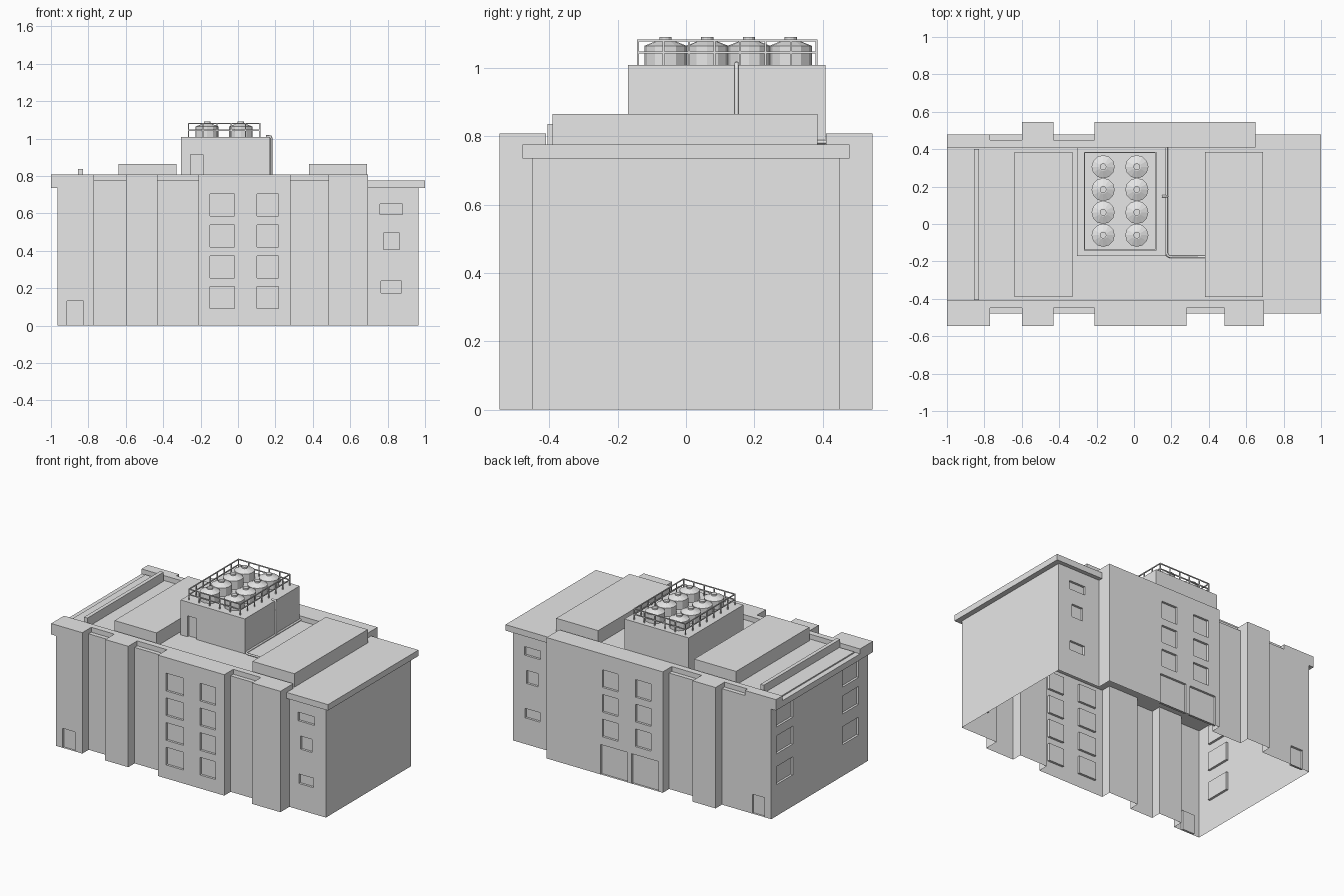
import bpy, bmesh
from mathutils import Vector

cube = bpy.data.objects.get("Cube")
if cube:
    bpy.data.objects.remove(cube, do_unlink=True)

GREY = (0.8, 0.8, 0.8, 1)
mat = bpy.data.materials.new("plain_grey")
mat.use_nodes = True
mat.diffuse_color = GREY
mat.node_tree.nodes["Principled BSDF"].inputs["Base Color"].default_value = GREY


def finish(name, bm):
    mesh = bpy.data.meshes.new(name)
    bm.to_mesh(mesh)
    bm.free()
    mesh.materials.append(mat)
    ob = bpy.data.objects.new(name, mesh)
    bpy.context.collection.objects.link(ob)
    return ob


def prism(name, pts, z0, z1):
    """Solid extrusion of a plan outline."""
    bm = bmesh.new()
    base = bm.faces.new([bm.verts.new((x, y, z0)) for x, y in pts])
    out = bmesh.ops.extrude_face_region(bm, geom=[base], use_keep_orig=True)
    for v in out["geom"]:
        if isinstance(v, bmesh.types.BMVert):
            v.co.z = z1
    bmesh.ops.recalc_face_normals(bm, faces=bm.faces)
    return finish(name, bm)


def rect(x0, x1, y0, y1):
    return [(x0, y0), (x1, y0), (x1, y1), (x0, y1)]


def box(name, x0, x1, y0, y1, z0, z1):
    return prism(name, rect(x0, x1, y0, y1), z0, z1)


SIDES = {"front": (0, -1), "back": (0, 1), "left_end": (-1, 0)}


def shell(name, pts, z0, z1, openings, depth=0.015):
    """Open-ended walls around a plan outline, with recessed openings."""
    bm = bmesh.new()
    up = Vector((0, 0, 1))
    for i, p in enumerate(pts):
        a, b = Vector((*p, 0)), Vector((*pts[(i + 1) % len(pts)], 0))
        d = (b - a).normalized()
        n = d.cross(up)
        length = (b - a).length
        holes = []
        for side, c, w, lo, hi in openings:
            s = Vector((*SIDES[side], 0))
            u = (Vector((c, c, 0)) - a).dot(d)
            if n.dot(s) > 0.9 and 0 < u < length:
                holes.append((u - w / 2, u + w / 2, lo, hi))
        us = sorted({0, length, *[u for h in holes for u in h[:2]]})
        zs = sorted({z0, z1, *[z for h in holes for z in h[2:]]})

        def quad(corners):
            bm.faces.new([bm.verts.new(a + d * u + up * z - n * k) for u, z, k in corners])

        for u0, u1 in zip(us, us[1:]):
            for v0, v1 in zip(zs, zs[1:]):
                u, v = (u0 + u1) / 2, (v0 + v1) / 2
                if not any(h[0] < u < h[1] and h[2] < v < h[3] for h in holes):
                    quad([(u0, v0, 0), (u1, v0, 0), (u1, v1, 0), (u0, v1, 0)])
        for u0, u1, v0, v1 in holes:
            ring = [(u0, v0), (u1, v0), (u1, v1), (u0, v1)]
            quad([(*c, depth) for c in ring])
            for c, e in zip(ring, ring[1:] + ring[:1]):
                quad([(*c, 0), (*e, 0), (*e, depth), (*c, depth)])
    bmesh.ops.remove_doubles(bm, verts=bm.verts, dist=0.0002)
    bmesh.ops.dissolve_limit(bm, angle_limit=0.01, verts=bm.verts, edges=bm.edges)
    return finish(name, bm)


# Stepped bays along each long side: x start, x end, outer distance from centre
OUT, MID, IN = 0.545, 0.478, 0.45
front_bays = [(-1, -0.77, OUT), (-0.77, -0.6, IN), (-0.6, -0.43, OUT), (-0.43, -0.21, IN),
              (-0.21, 0.28, OUT), (0.28, 0.485, IN), (0.485, 0.695, OUT)]
back_bays = [(-1, -0.77, MID), (-0.77, -0.6, IN), (-0.6, -0.43, OUT),
             (-0.43, -0.21, IN), (-0.21, 0.65, OUT)]
END, EAVE, ROOF, PARAPET = 0.965, 0.735, 0.775, 0.808


def bay_line(bays, sign, start, floor):
    pts = []
    for x0, x1, y in bays:
        y = sign * max(y, floor)
        pts += [(max(x0, start), y), (x1, y)]
    return pts


# Openings: side, centre, width, bottom, top
openings = [("front", -0.87, 0.09, 0, 0.13), ("back", -0.87, 0.09, 0, 0.13),
            ("back", 0.15, 0.2, 0, 0.2), ("back", -0.08, 0.2, 0, 0.2)]
for row in range(4):
    z = 0.09 + row * 0.165
    openings += [("front", x, w, z, z + 0.118) for x, w in ((-0.085, 0.13), (0.158, 0.115))]
    if row:
        openings += [("back", x, 0.115, z, z + 0.118) for x in (-0.065, 0.18)]
for side in ("front", "back"):
    openings += [(side, 0.82, 0.12, 0.593, 0.65), (side, 0.82, 0.085, 0.407, 0.495),
                 (side, 0.82, 0.11, 0.175, 0.238)]
for z in (0.27, 0.475, 0.655):
    openings += [("left_end", y, 0.17, z - 0.06, z + 0.06) for y in (-0.36, 0.335)]

# Main walls
plan = bay_line(front_bays, -1, -END, MID)
plan += [(0.695, -IN), (END, -IN), (END, IN), (0.65, IN)]
plan += bay_line(back_bays, 1, -END, MID)[::-1]
plan = [p for i, p in enumerate(plan) if p != plan[i - 1]]
shell("main_walls", plan, 0, EAVE, openings)

# Roof slab and the two parapets
box("roof_slab", -1, 1, -MID, MID, EAVE, ROOF)
for name, bays, sign in (("front_parapet", front_bays, -1), ("back_parapet", back_bays, 1)):
    line = bay_line(bays, sign, -1, 0)
    line = [p for i, p in enumerate(line) if p != line[i - 1]]
    prism(name, line + [(bays[-1][1], sign * 0.41), (-1, sign * 0.41)], EAVE, PARAPET)

# Raised roof blocks, low wall and kerb
box("left_roof_block", -0.64, -0.33, -0.39, 0.385, ROOF, 0.865)
box("right_roof_block", 0.38, 0.69, -0.39, 0.385, ROOF, 0.865)
box("low_roof_wall", -0.855, -0.83, -0.405, 0.4, ROOF, 0.836)
box("roof_kerb", -END, -0.855, -0.4, 0.4, ROOF, 0.783)

# Rooftop tower with its door
TOP = 1.008
shell("tower_walls", rect(-0.305, 0.17, -0.17, 0.408), ROOF, TOP,
      [("front", -0.22, 0.068, ROOF, 0.915)])
box("tower_top", -0.305, 0.17, -0.17, 0.408, TOP - 0.01, TOP)


# Water tanks
def tank(name, x, y):
    bm = bmesh.new()
    for r0, r1, z0, z1 in ((0.062, 0.062, TOP, 1.064), (0.062, 0.022, 1.064, 1.08),
                           (0.018, 0.018, 1.076, 1.09)):
        res = bmesh.ops.create_cone(bm, cap_ends=True, segments=12, radius1=r0,
                                    radius2=r1, depth=z1 - z0)
        bmesh.ops.translate(bm, verts=res["verts"], vec=(x, y, (z0 + z1) / 2))
    finish(name, bm)


for col, x in enumerate((-0.165, 0.015)):
    for row in range(4):
        tank(f"water_tank_{col}_{row}", x, -0.06 + row * 0.122)

# Railing around the tanks
X0, X1, Y0, Y1, T = -0.264, 0.116, -0.14, 0.382, 0.003
for z in (1.044, 1.08):
    for y in (Y0, Y1):
        box("rail_across", X0 - T, X1 + T, y - T, y + T, z - T, z + T)
    for x in (X0, X1):
        box("rail_along", x - T, x + T, Y0, Y1, z - T, z + T)
posts = {(X0 + (X1 - X0) * i / 5, y) for i in range(6) for y in (Y0, Y1)}
posts |= {(x, Y0 + (Y1 - Y0) * i / 7) for i in range(8) for x in (X0, X1)}
for x, y in sorted(posts):
    box("rail_post", x - T, x + T, y - T, y + T, TOP, 1.08)


# Pipes
def pipe(name, pts, radius):
    cu = bpy.data.curves.new(name, "CURVE")
    cu.dimensions = "3D"
    cu.bevel_depth = radius
    cu.bevel_resolution = 1
    cu.use_fill_caps = True
    sp = cu.splines.new("POLY")
    sp.points.add(len(pts) - 1)
    for p, co in zip(sp.points, pts):
        p.co = (*co, 1)
    cu.materials.append(mat)
    bpy.context.collection.objects.link(bpy.data.objects.new(name, cu))


PZ = 0.783
pipe("roof_pipe", [(0.175, 0.412, PZ), (0.175, -0.155, PZ), (0.181, -0.17, PZ),
                   (0.195, -0.176, PZ), (0.38, -0.176, PZ)], 0.007)
pipe("riser_pipe", [(0.178, 0.148, PZ), (0.178, 0.148, 1.0), (0.173, 0.148, 1.011),
                    (0.15, 0.148, 1.012)], 0.007)
